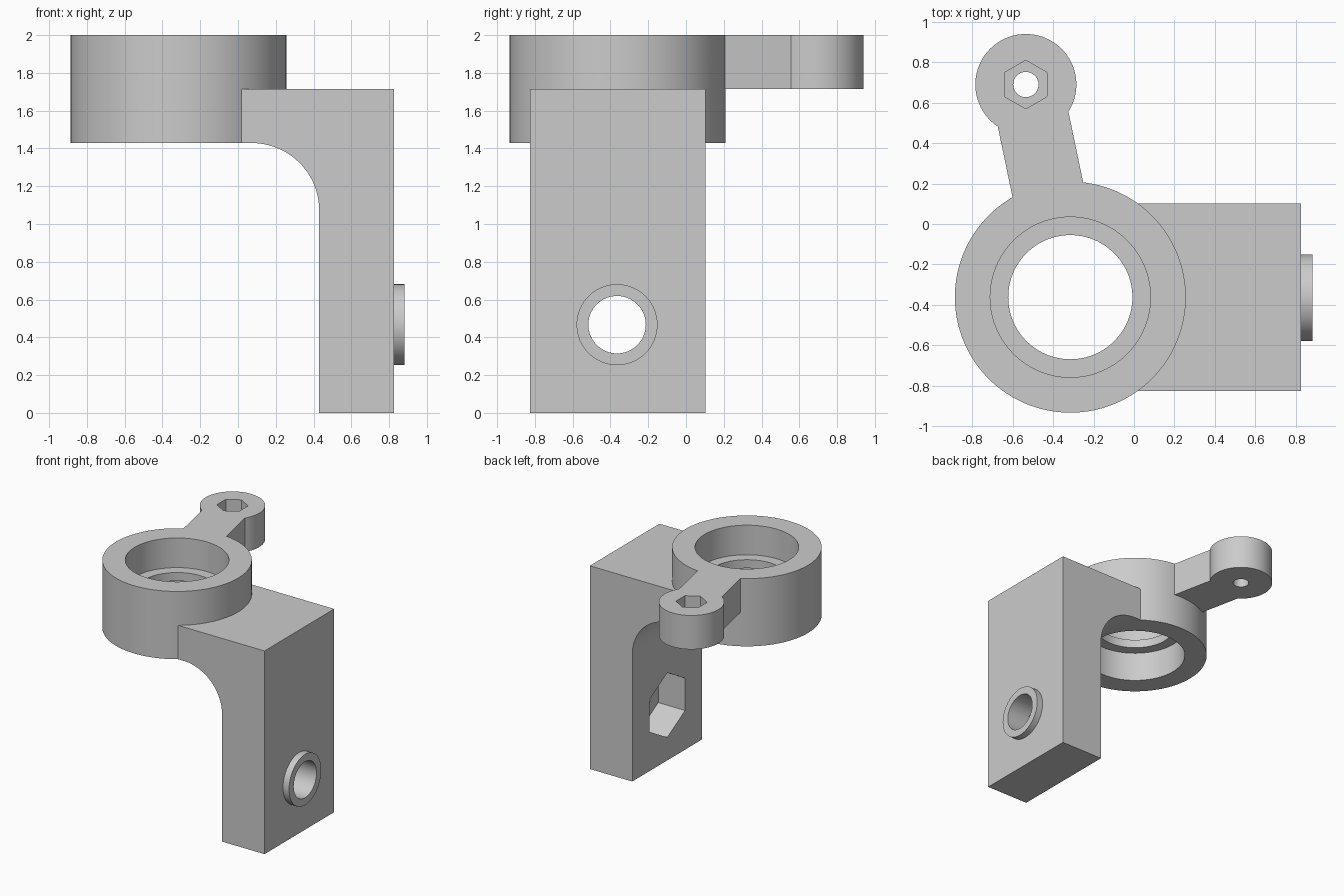
import bpy, bmesh, math
from mathutils import Matrix, Vector

cube = bpy.data.objects.get("Cube")
if cube:
    bpy.data.objects.remove(cube, do_unlink=True)

grey = bpy.data.materials.new("plain grey")
grey.use_nodes = True
color = (0.6, 0.6, 0.6, 1)
grey.diffuse_color = color
grey.node_tree.nodes["Principled BSDF"].inputs["Base Color"].default_value = color

MM = 1 / 28  # the part is laid out in millimetres
RING = Vector((-0.315, -0.362))
LUG = Vector((-0.535, 0.69))
BOLT_Y, BOLT_Z = -0.365, 0.467
BACK, FRONT = 0.43, 0.826   # inner and outer faces of the upright
TOP, SHELF = 2.0, 48 * MM
RING_BASE = 40 * MM


def prism(name, points, direction):
    """Extrude a closed outline of 3D points along a direction."""
    bm = bmesh.new()
    face = bm.faces.new([bm.verts.new(p) for p in points])
    grown = bmesh.ops.extrude_face_region(bm, geom=[face])["geom"]
    bmesh.ops.translate(bm, vec=direction,
                        verts=[v for v in grown if isinstance(v, bmesh.types.BMVert)])
    bmesh.ops.recalc_face_normals(bm, faces=bm.faces)
    mesh = bpy.data.meshes.new(name)
    bm.to_mesh(mesh)
    bm.free()
    mesh.materials.append(grey)
    obj = bpy.data.objects.new(name, mesh)
    bpy.context.collection.objects.link(obj)
    return obj


def circle(radius, sides, turn=0):
    return [(radius * math.cos(turn + math.tau * i / sides),
             radius * math.sin(turn + math.tau * i / sides)) for i in range(sides)]


def upright_rod(name, center, radius, z0, z1, sides=96, turn=0):
    pts = [(center.x + a, center.y + b, z0) for a, b in circle(radius, sides, turn)]
    return prism(name, pts, (0, 0, z1 - z0))


def bolt_rod(name, radius, x0, x1, sides=64, turn=0):
    pts = [(x0, BOLT_Y + a, BOLT_Z + b) for a, b in circle(radius, sides, turn)]
    return prism(name, pts, (x1 - x0, 0, 0))


# Upright plate with shelf and rounded inner corner
fillet = 10 * MM
corner = [(BACK - fillet + a, RING_BASE - fillet + b)
          for a, b in (((fillet * math.cos(t), fillet * math.sin(t)))
                       for t in (math.pi / 2 * i / 24 for i in range(25)))]
profile = [(BACK, 0), *corner, (0, RING_BASE), (0, SHELF), (FRONT, SHELF), (FRONT, 0)]
bracket = prism("bracket", [(x, RING.y - 13 * MM, z) for x, z in profile],
                (0, 26 * MM, 0))

# Arm from the ring to the lug
along = LUG - RING
side = Vector((-along.y, along.x)).normalized() * 5 * MM
start = RING + along.normalized() * 13 * MM
outline = [start - side, LUG - side, LUG + side, start + side]

solids = [
    upright_rod("bearing_ring", RING, 16 * MM, RING_BASE, TOP, 128),
    prism("lug_arm", [(p.x, p.y, SHELF) for p in outline], (0, 0, TOP - SHELF)),
    upright_rod("lug", LUG, 7 * MM, SHELF, TOP),
    bolt_rod("bolt_boss", 6 * MM, FRONT - 0.05, 0.882),
]

# Bearing seats, bolt holes and nut pockets
over = 0.1
cutters = [
    upright_rod("ring_bore", RING, 8.6 * MM, RING_BASE - over, TOP + over),
    upright_rod("upper_seat", RING, 11.1 * MM, TOP - 7 * MM, TOP + over),
    upright_rod("lower_seat", RING, 11.1 * MM, RING_BASE - over, RING_BASE + 7 * MM),
    upright_rod("lug_hole", LUG, 0.0625, SHELF - over, TOP + over, 48),
    upright_rod("lug_nut_pocket", LUG, 0.12, TOP - 4 * MM, TOP + over, 6, math.pi / 6),
    bolt_rod("bolt_hole", 0.152, BACK - over, 1.0),
    bolt_rod("bolt_nut_pocket", 0.273, BACK - over, BACK + 7 * MM, 6, math.pi / 6),
]


# Combine everything into one solid
def combine(helper, operation):
    mod = bracket.modifiers.new(helper.name, "BOOLEAN")
    mod.object, mod.operation, mod.solver = helper, operation, "EXACT"
    helper.hide_render = True


for helper in solids:
    combine(helper, "UNION")
for helper in cutters:
    combine(helper, "DIFFERENCE")

bpy.ops.object.select_all(action="DESELECT")
bpy.context.view_layer.objects.active = bracket
bracket.select_set(True)
for mod in list(bracket.modifiers):
    bpy.ops.object.modifier_apply(modifier=mod.name)
for helper in solids + cutters:
    bpy.data.objects.remove(helper, do_unlink=True)
bpy.ops.object.shade_smooth_by_angle(angle=math.radians(30))
